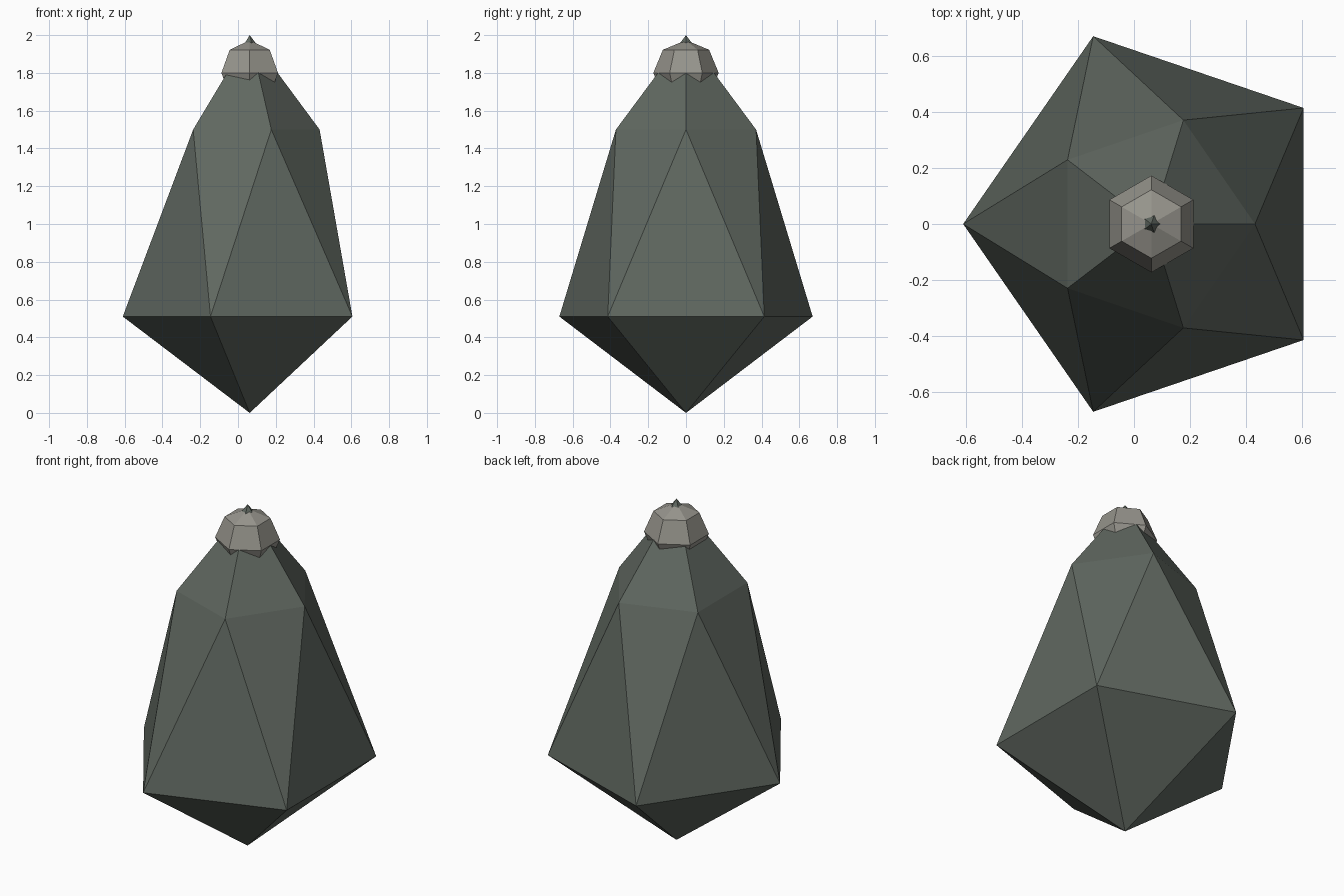
import bpy
import bmesh
from math import cos, sin, pi

cube = bpy.data.objects.get("Cube")
if cube:
    bpy.data.objects.remove(cube, do_unlink=True)

CENTRE_X = 0.062


def material(name, colour):
    mat = bpy.data.materials.new(name)
    mat.use_nodes = True
    mat.diffuse_color = colour
    mat.node_tree.nodes["Principled BSDF"].inputs["Base Color"].default_value = colour
    return mat


def add_object(name, bm, mat):
    bmesh.ops.recalc_face_normals(bm, faces=bm.faces)
    mesh = bpy.data.meshes.new(name)
    bm.to_mesh(mesh)
    bm.free()
    mesh.materials.append(mat)
    obj = bpy.data.objects.new(name, mesh)
    bpy.context.collection.objects.link(obj)
    return obj


def ring(bm, sides, rx, ry, z, start):
    angles = [start + 2 * pi * i / sides for i in range(sides)]
    return [bm.verts.new((CENTRE_X + rx * cos(a), ry * sin(a), z)) for a in angles]


def fan(bm, tip_z, verts):
    tip = bm.verts.new((CENTRE_X, 0, tip_z))
    for i, v in enumerate(verts):
        bm.faces.new((tip, v, verts[(i + 1) % len(verts)]))


# Faceted pod body: two twisted five-sided rings closed by points
bm = bmesh.new()
lower = ring(bm, 5, 0.672, 0.705, 0.51, pi / 5)
upper = ring(bm, 5, 0.37, 0.39, 1.5, 0)
fan(bm, 0, lower)
fan(bm, 2, upper)
for i in range(5):
    j = (i + 1) % 5
    bm.faces.new((lower[i], upper[j], upper[i]))
    bm.faces.new((lower[i], lower[j], upper[j]))
add_object("pod_body", bm, material("grey green", (0.117, 0.138, 0.118, 1)))

# Six-sided cap ball that the body tip pokes through
bm = bmesh.new()
radius, mid = 0.173, 1.8
step = radius * sin(pi / 4)
rings = [ring(bm, 6, r, r, z, pi / 6)
         for r, z in ((step, mid - step), (radius, mid), (step, mid + step))]
fan(bm, mid - radius, rings[0])
fan(bm, mid + radius, rings[2])
for a, b in zip(rings, rings[1:]):
    for i in range(6):
        j = (i + 1) % 6
        bm.faces.new((a[i], a[j], b[j], b[i]))
add_object("cap", bm, material("warm grey", (0.305, 0.296, 0.262, 1)))
